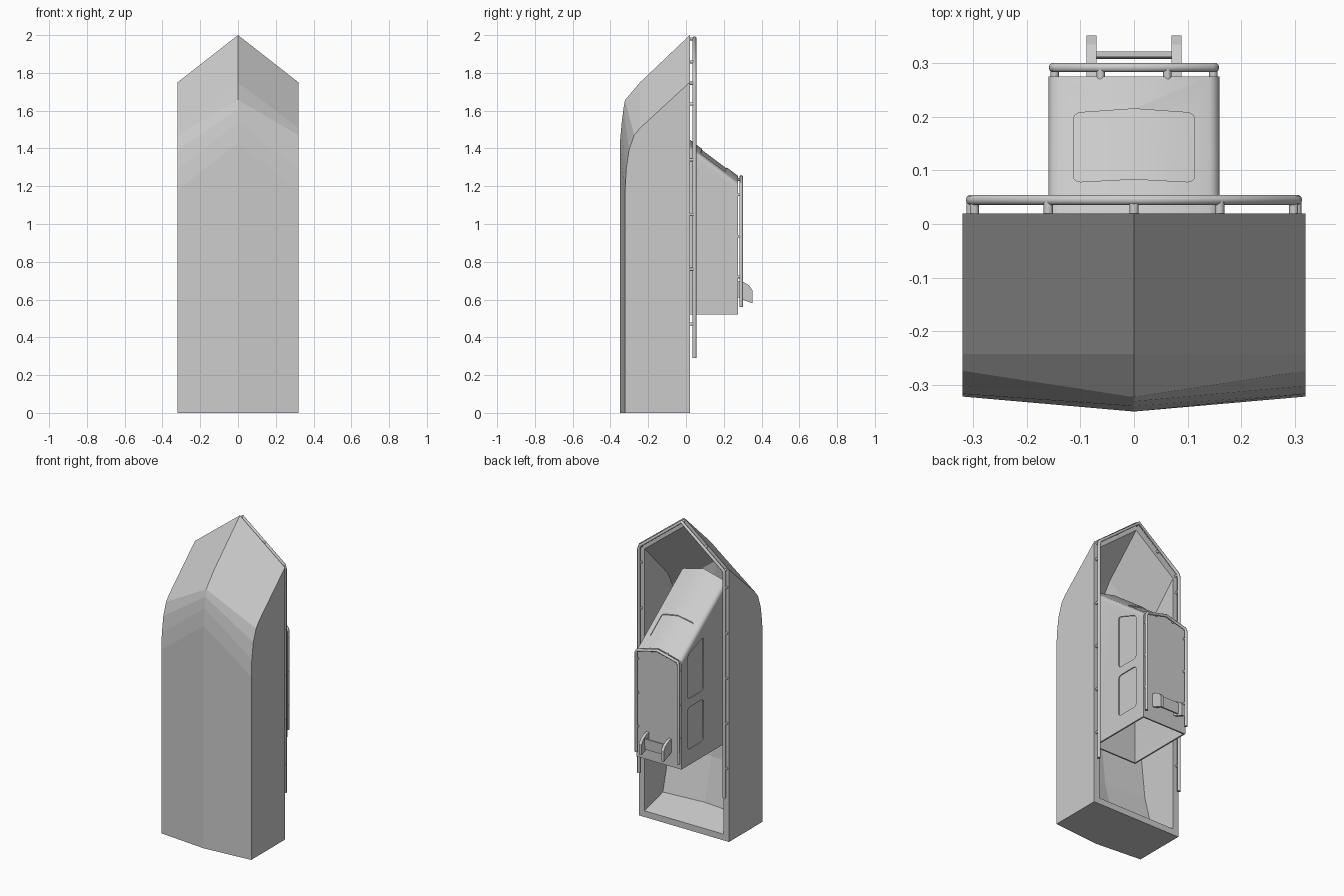
import bpy, bmesh, math
from mathutils import Vector

if "Cube" in bpy.data.objects:
    bpy.data.objects.remove(bpy.data.objects["Cube"])


def finish(name, bm):
    bmesh.ops.remove_doubles(bm, verts=bm.verts, dist=1e-5)
    bmesh.ops.recalc_face_normals(bm, faces=bm.faces)
    me = bpy.data.meshes.new(name)
    bm.to_mesh(me)
    bm.free()
    ob = bpy.data.objects.new(name, me)
    bpy.context.collection.objects.link(ob)
    return ob


def smooth(ob, deg=30):
    bpy.ops.object.select_all(action='DESELECT')
    ob.select_set(True)
    bpy.context.view_layer.objects.active = ob
    bpy.ops.object.shade_smooth_by_angle(angle=math.radians(deg))


def prism(name, pts, vec, radius=0, corners=()):
    """Flat outline with some rounded corners, extruded along vec."""
    bm = bmesh.new()
    vs = [bm.verts.new(p) for p in pts]
    bm.faces.new(vs)
    if radius:
        bmesh.ops.bevel(bm, geom=[vs[i] for i in corners], offset=radius,
                        segments=4, profile=0.5, affect='VERTICES')
    r = bmesh.ops.extrude_face_region(bm, geom=bm.faces[:])
    bmesh.ops.translate(bm, vec=vec, verts=[g for g in r['geom'] if isinstance(g, bmesh.types.BMVert)])
    return finish(name, bm)


# ---- hull: outer skin, inner skin and rim ----
DECK = 0.02


def skin(bm, w, z0, stations):
    """stations: keel y, keel z, chine y, chine z; last one is the deck edge."""
    rows = [[bm.verts.new(p) for p in ((-w, cy, cz), (0, ky, kz), (w, cy, cz))]
            for ky, kz, cy, cz in stations]
    for a, b in zip(rows, rows[1:]):
        for i in (0, 1):
            bm.faces.new((a[i], a[i + 1], b[i + 1], b[i]))
    l, r = bm.verts.new((-w, DECK, z0)), bm.verts.new((w, DECK, z0))
    bm.faces.new([l] + [q[0] for q in rows])
    bm.faces.new([r] + [q[2] for q in rows])
    bm.faces.new([l] + rows[0] + [r])
    return [l, rows[-1][0], rows[-1][1], rows[-1][2], r]


bm = bmesh.new()
outer = skin(bm, 0.32, 0, [
    (-.35, 0, -.322, 0), (-.35, 1.43, -.322, 1.18), (-.34, 1.54, -.317, 1.286),
    (-.331, 1.61, -.302, 1.39), (-.323, 1.656, -.274, 1.47),
    (-.243, 1.75, -.243, 1.508), (DECK, 2, DECK, 1.75)])
inner = skin(bm, 0.28, .04, [
    (-.19, .09, -.165, .09), (-.26, .36, -.235, .36), (-.31, .8, -.285, .8),
    (-.31, 1.40, -.285, 1.16), (-.295, 1.60, -.26, 1.39),
    (-.22, 1.71, -.215, 1.48), (DECK, 1.945, DECK, 1.725)])
for i in range(5):
    j = (i + 1) % 5
    bm.faces.new((outer[i], outer[j], inner[j], inner[i]))
finish("hull", bm)

# ---- cabin: open-ended shell with a peaked sloping windscreen ----
ROOF, BASE, CW, AFT = .275, -.18, .16, .52


def screen_z(x, y):
    return 1.255 + (ROOF - y) * .75 - x / CW * .04


bm = bmesh.new()
back = {(s, y): bm.verts.new((s * CW, y, AFT)) for s in (-1, 1) for y in (ROOF, BASE)}
front = {(s, y): bm.verts.new((s * CW, y, screen_z(abs(s) * CW, y)))
         for s in (-1, 0, 1) for y in (ROOF, BASE)}
for y in (ROOF, BASE):
    bm.faces.new((back[-1, y], back[1, y], front[1, y], front[0, y], front[-1, y]))
for s in (-1, 1):
    bm.faces.new((back[s, ROOF], front[s, ROOF], front[s, BASE], back[s, BASE]))
    bm.faces.new((front[s, ROOF], front[0, ROOF], front[0, BASE], front[s, BASE]))
bmesh.ops.recalc_face_normals(bm, faces=bm.faces)
rounded = [bm.edges.get((front[s, ROOF], front[s, BASE])) for s in (-1, 1)]
bmesh.ops.bevel(bm, geom=rounded, offset=.02, segments=4, profile=.5, affect='EDGES')
cabin = finish("cabin", bm)
mod = cabin.modifiers.new("wall", 'SOLIDIFY')
mod.thickness, mod.offset = .014, -1

# window recesses
cutters = []
for s in (-1, 1):
    x = s * (CW - .006)
    for tag, pts in (("fore", ((.05, .945), (.21, .945), (.21, 1.23), (.05, 1.29))),
                     ("aft", ((.05, .62), (.21, .62), (.21, .89), (.05, .89)))):
        cutters.append(prism("window_cutter_" + tag, [(x, y, z) for y, z in pts],
                             (s * .05, 0, 0), .022, range(4)))
    pts = [(-.0005, .084), (.113, .078), (.113, .207), (-.0005, .215)]
    cutters.append(prism("screen_cutter", [(s * a, b, screen_z(a, b) - .006) for a, b in pts],
                         (0, 0, .05), .014, (1, 2)))
for c in cutters:
    mod = cabin.modifiers.new("recess", 'BOOLEAN')
    mod.operation, mod.object, mod.solver = 'DIFFERENCE', c, 'EXACT'
bpy.context.view_layer.objects.active = cabin
for m in list(cabin.modifiers):
    bpy.ops.object.modifier_apply(modifier=m.name)
for c in cutters:
    bpy.data.objects.remove(c)
smooth(cabin)


# ---- handrails with posts ----
def rail(name, half, y, foot, posts, r):
    """half: (x, z) points from the aft end to the centre; posts reach down to foot."""
    cu = bpy.data.curves.new(name, 'CURVE')
    cu.dimensions, cu.bevel_depth, cu.bevel_resolution = '3D', r, 3
    cu.use_fill_caps = True
    path = half + [(-x, z) for x, z in reversed(half[:-1])]
    sp = cu.splines.new('POLY')
    sp.points.add(len(path) - 1)
    for p, (x, z) in zip(sp.points, path):
        p.co = (x, y, z, 1)
    bpy.context.collection.objects.link(bpy.data.objects.new(name, cu))
    for x, z in posts:
        for s in ((-1, 1) if x else (1,)):
            bpy.ops.mesh.primitive_cylinder_add(vertices=12, radius=r * .85, depth=y - foot,
                                                location=(s * x, (y + foot) / 2, z),
                                                rotation=(math.pi / 2, 0, 0))
            bpy.context.object.name = name + "_post"
            smooth(bpy.context.object, 40)


rail("deck_rail", [(.304, .29), (.304, 1.725), (.298, 1.75), (0, 1.983)], .045, DECK - .005,
     [(.304, z) for z in (.47, .76, 1.05, 1.34, 1.635)] + [(.298, 1.745), (.16, 1.858), (0, 1.98)], .01)
rail("roof_rail", [(.15, .56), (.15, 1.20), (.143, 1.215), (0, 1.25)], .292, ROOF - .005,
     [(.148, z) for z in (.72, .935, 1.155)] + [(.062, 1.235)], .009)

# ---- roof wing: two end plates and a cross panel ----
for s in (-1, 1):
    prism("wing_plate", [(s * .07, y, z) for y, z in
          ((.27, .70), (.30, .695), (.335, .675), (.352, .65), (.352, .58), (.30, .60), (.27, .615))],
          (s * .019, 0, 0))
prism("wing_panel", [(-.072, y, z) for y, z in
      ((.312, .675), (.322, .675), (.318, .605), (.308, .605))], (.144, 0, 0))
